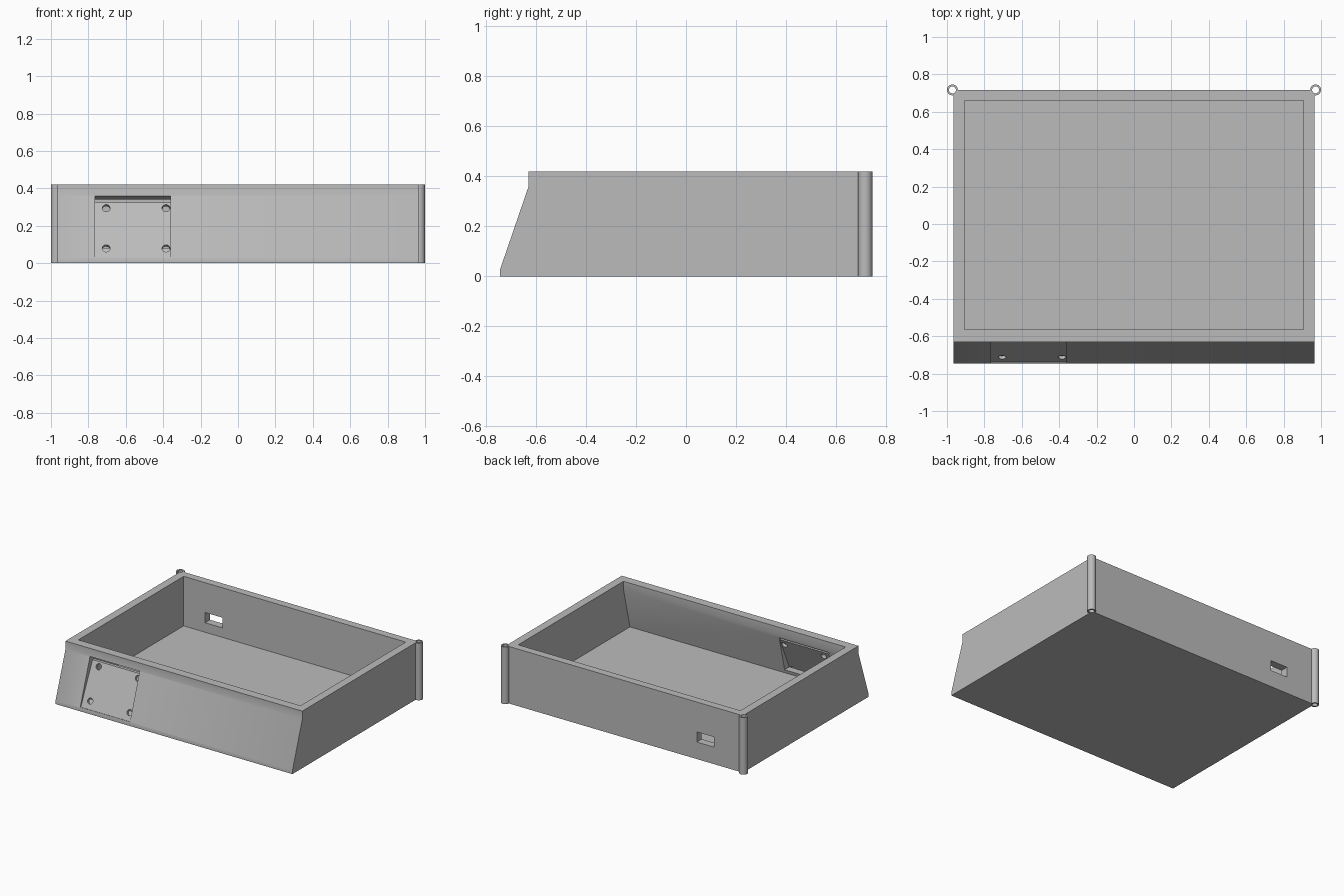
import bpy, bmesh, math
from mathutils import Vector

if "Cube" in bpy.data.objects:
    bpy.data.objects.remove(bpy.data.objects["Cube"])

grey = bpy.data.materials.new("plain grey")
grey.use_nodes = True
grey.diffuse_color = (0.5, 0.5, 0.5, 1)
grey.node_tree.nodes["Principled BSDF"].inputs["Base Color"].default_value = (0.5, 0.5, 0.5, 1)


def make_object(name, bm):
    bmesh.ops.recalc_face_normals(bm, faces=bm.faces)
    mesh = bpy.data.meshes.new(name)
    bm.to_mesh(mesh)
    bm.free()
    mesh.materials.append(grey)
    obj = bpy.data.objects.new(name, mesh)
    bpy.context.collection.objects.link(obj)
    return obj


def side_extrusion(name, profile, x0, x1):
    """Extrude a (y, z) outline along x."""
    bm = bmesh.new()
    face = bm.faces.new([bm.verts.new((x0, y, z)) for y, z in profile])
    new = bmesh.ops.extrude_face_region(bm, geom=[face])["geom"]
    verts = [v for v in new if isinstance(v, bmesh.types.BMVert)]
    bmesh.ops.translate(bm, verts=verts, vec=(x1 - x0, 0, 0))
    return make_object(name, bm)


def cylinder(name, centre, axis, radius, depth, sides=32):
    bm = bmesh.new()
    bmesh.ops.create_cone(bm, cap_ends=True, segments=sides,
                          radius1=radius, radius2=radius, depth=depth)
    turn = Vector((0, 0, 1)).rotation_difference(Vector(axis)).to_matrix()
    bmesh.ops.rotate(bm, verts=bm.verts, matrix=turn)
    bmesh.ops.translate(bm, verts=bm.verts, vec=centre)
    return make_object(name, bm)


def cut(target, cutter):
    cutter.hide_render = True
    mod = target.modifiers.new("cut", "BOOLEAN")
    mod.operation = "DIFFERENCE"
    mod.solver = "EXACT"
    mod.object = cutter
    bpy.context.view_layer.objects.active = target
    bpy.ops.object.modifier_apply(modifier=mod.name)
    bpy.data.objects.remove(cutter)


def smooth(obj):
    bpy.ops.object.select_all(action="DESELECT")
    obj.select_set(True)
    bpy.context.view_layer.objects.active = obj
    bpy.ops.object.shade_smooth_by_angle(angle=math.radians(30))


HEIGHT, HALF, BACK = 0.42, 0.965, 0.717
PANEL_X = (-0.765, -0.36)

# Open tray with a sloping front
tray = side_extrusion("tray", [(-0.745, 0), (-0.745, 0.025), (-0.63, 0.36),
                               (-0.63, HEIGHT), (BACK, HEIGHT), (BACK, 0)], -HALF, HALF)
cut(tray, side_extrusion("cavity", [(-0.64, 0.055), (-0.565, 0.36), (-0.565, 0.5),
                                    (0.66, 0.5), (0.66, 0.055)], -0.905, 0.905))

# Opening for the front panel, cut square to the slope
cut(tray, side_extrusion("front_opening", [(-0.79, 0.045), (-0.735, 0.027), (-0.72, 0.03),
                                           (-0.69, 0.08), (-0.52, 0.08), (-0.52, 0.322),
                                           (-0.70, 0.384)], *PANEL_X))

# Socket hole in the back wall
cut(tray, side_extrusion("back_hole", [(0.6, 0.125), (0.6, 0.2), (0.8, 0.2), (0.8, 0.125)],
                         -0.73, -0.59))

# Tilted mounting panel with four screw holes
panel = side_extrusion("front_panel", [(-0.737, 0.027), (-0.6, 0.325),
                                       (-0.577, 0.325), (-0.712, 0.027)], *PANEL_X)
for x in (-0.705, -0.385):
    for y, z in ((-0.703, 0.075), (-0.605, 0.29)):
        cut(panel, cylinder("screw_hole", (x, y, z), (0, -0.909, 0.416), 0.021, 0.1, 24))

# Hollow hinge tubes on the back corners
tubes = []
for side, label in ((1, "left"), (-1, "right")):
    centre = (side * 0.971, BACK, HEIGHT / 2)
    bore = cylinder("bore", centre, (0, 0, 1), 0.019, 1)
    tube = cylinder(label + "_hinge_tube", centre, (0, 0, 1), 0.029, HEIGHT)
    cut(tube, bore)
    # Clear the tray corner out of the bore
    cut(tray, cylinder("corner_bore", centre, (0, 0, 1), 0.024, 1))
    tubes.append(tube)

for obj in [tray, panel] + tubes:
    smooth(obj)
